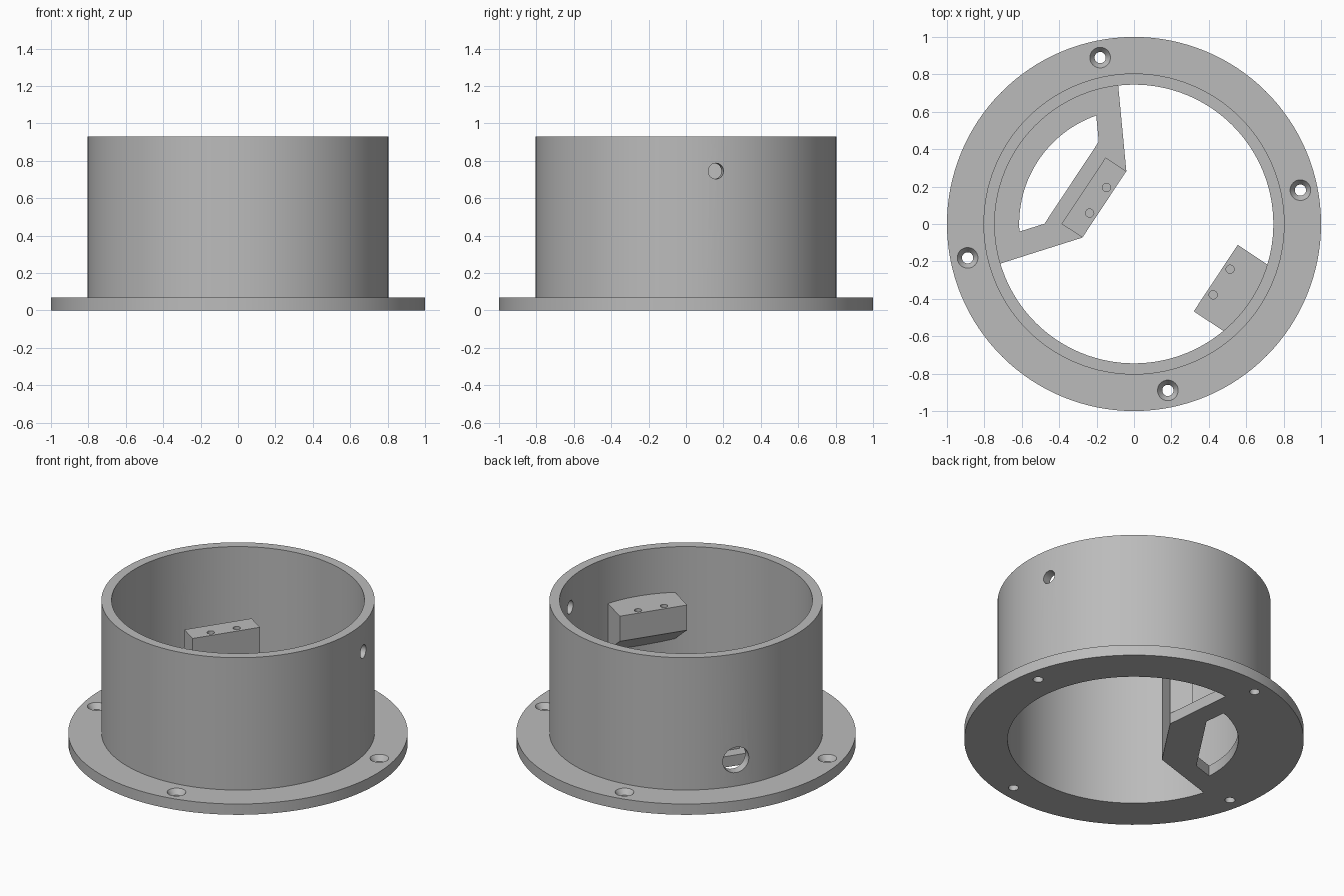
import bpy, bmesh
from math import radians, sin, cos, pi
from mathutils import Matrix, Vector

cube = bpy.data.objects.get("Cube")
if cube:
    bpy.data.objects.remove(cube)

TURN = Matrix.Rotation(radians(-33.5), 4, 'Z')   # symmetry axis of the part
INNER, OUTER, FLANGE_R = 0.745, 0.805, 1.0
BASE, TOP, SHELF = 0.07, 0.93, 0.634
HALF = 0.213                                     # half width of both blocks

grey = bpy.data.materials.new("plain_grey")
grey.use_nodes = True
colour = (0.50, 0.50, 0.50, 1)
grey.diffuse_color = colour
grey.node_tree.nodes["Principled BSDF"].inputs["Base Color"].default_value = colour


def finish(bm, name):
    bmesh.ops.recalc_face_normals(bm, faces=bm.faces)
    mesh = bpy.data.meshes.new(name)
    bm.to_mesh(mesh)
    bm.free()
    mesh.materials.append(grey)
    mesh.transform(TURN)
    ob = bpy.data.objects.new(name, mesh)
    bpy.context.collection.objects.link(ob)
    return ob


def prism(name, outline, offset):
    """Extrude a closed outline of 3D points along offset."""
    bm = bmesh.new()
    face = bm.faces.new([bm.verts.new(p) for p in outline])
    new = bmesh.ops.extrude_face_region(bm, geom=[face])["geom"]
    moved = [g for g in new if isinstance(g, bmesh.types.BMVert)]
    bmesh.ops.translate(bm, verts=moved, vec=Vector(offset))
    return finish(bm, name)


def lathe(name, profile, steps=128):
    bm = bmesh.new()
    rings = [[bm.verts.new((r * cos(2 * pi * i / steps), r * sin(2 * pi * i / steps), z))
              for r, z in profile] for i in range(steps)]
    n = len(profile)
    for i in range(steps):
        a, b = rings[i], rings[(i + 1) % steps]
        for j in range(n):
            k = (j + 1) % n
            bm.faces.new((a[j], b[j], b[k], a[k]))
    return finish(bm, name)


def drill(centre, r1, r2, depth, matrix=Matrix(), sides=32):
    """Cylinder or cone cutter around a centre."""
    bm = bmesh.new()
    bmesh.ops.create_cone(bm, cap_ends=True, segments=sides, radius1=r1, radius2=r2,
                          depth=depth, matrix=Matrix.Translation(centre) @ matrix)
    return finish(bm, "cutter")


def cut(ob, cutter):
    mod = ob.modifiers.new("cut", 'BOOLEAN')
    mod.operation, mod.solver, mod.object = 'DIFFERENCE', 'EXACT', cutter
    cutter.hide_render = True
    bpy.context.view_layer.objects.active = ob
    bpy.ops.object.modifier_apply(modifier=mod.name)
    bpy.data.objects.remove(cutter)


def arc(radius, start, end, z, steps=28):
    return [(radius * cos(a), radius * sin(a), z)
            for a in (radians(start + (end - start) * i / steps) for i in range(steps + 1))]


def polar(radius, angle, z):
    return Vector((radius * cos(angle), radius * sin(angle), z))


# Tube with flange
housing = lathe("flanged_tube", [(INNER, 0), (FLANGE_R, 0), (FLANGE_R, BASE),
                                 (OUTER, BASE), (OUTER, TOP), (INNER, TOP)])

# Countersunk screw holes in the flange
for q in range(4):
    a = pi / 4 + q * pi / 2
    cut(housing, drill(polar(0.908, a, 0.03), 0.03, 0.03, 0.2))
    cut(housing, drill(polar(0.908, a, 0.056), 0.03, 0.0597, 0.04))

# Small side hole and larger cable hole through the wall
for angle, z, r in ((pi / 4, 0.745, 0.042), (pi, 0.24, 0.083)):
    lay = Matrix.Rotation(angle, 4, 'Z') @ Matrix.Rotation(pi / 2, 4, 'Y')
    cut(housing, drill(polar(0.775, angle, z), r, r, 0.2, lay))

# Base web with an opening between its arms
web = prism("base_web", [(-0.19, -HALF, 0), (-0.19, HALF, 0)] + arc(0.757, 130, 230, 0),
            (0, 0, BASE))
opening = prism("cutter", [(-0.4, -0.263, -0.1), (-0.4, 0.263, -0.1)]
                + arc(0.614, 142.7, 217.3, -0.1), (0, 0, 0.3))
cut(web, opening)

# Tall mounting post on the web
post = prism("mounting_post", [(u, v, BASE) for u, v in
             ((-0.19, -HALF), (-0.19, HALF), (-0.323, HALF), (-0.323, -HALF))],
             (0, 0, SHELF - BASE))

# Wall ledge with a sloping underside
ledge = prism("wall_ledge", [(u, -HALF, z) for u, z in
              ((0.524, SHELF), (0.524, 0.47), (0.757, 0.302), (0.757, SHELF))],
              (0, 2 * HALF, 0))

# Blind screw holes in the tops of both blocks
for block, u in ((post, -0.23), (ledge, 0.562)):
    for v in (-0.082, 0.082):
        cut(block, drill((u, v, SHELF), 0.022, 0.022, 0.2, sides=24))

# Smooth round walls, sharp edges kept
for ob in (housing, web, post, ledge):
    bpy.ops.object.select_all(action='DESELECT')
    ob.select_set(True)
    bpy.context.view_layer.objects.active = ob
    bpy.ops.object.shade_smooth_by_angle(angle=radians(30))
